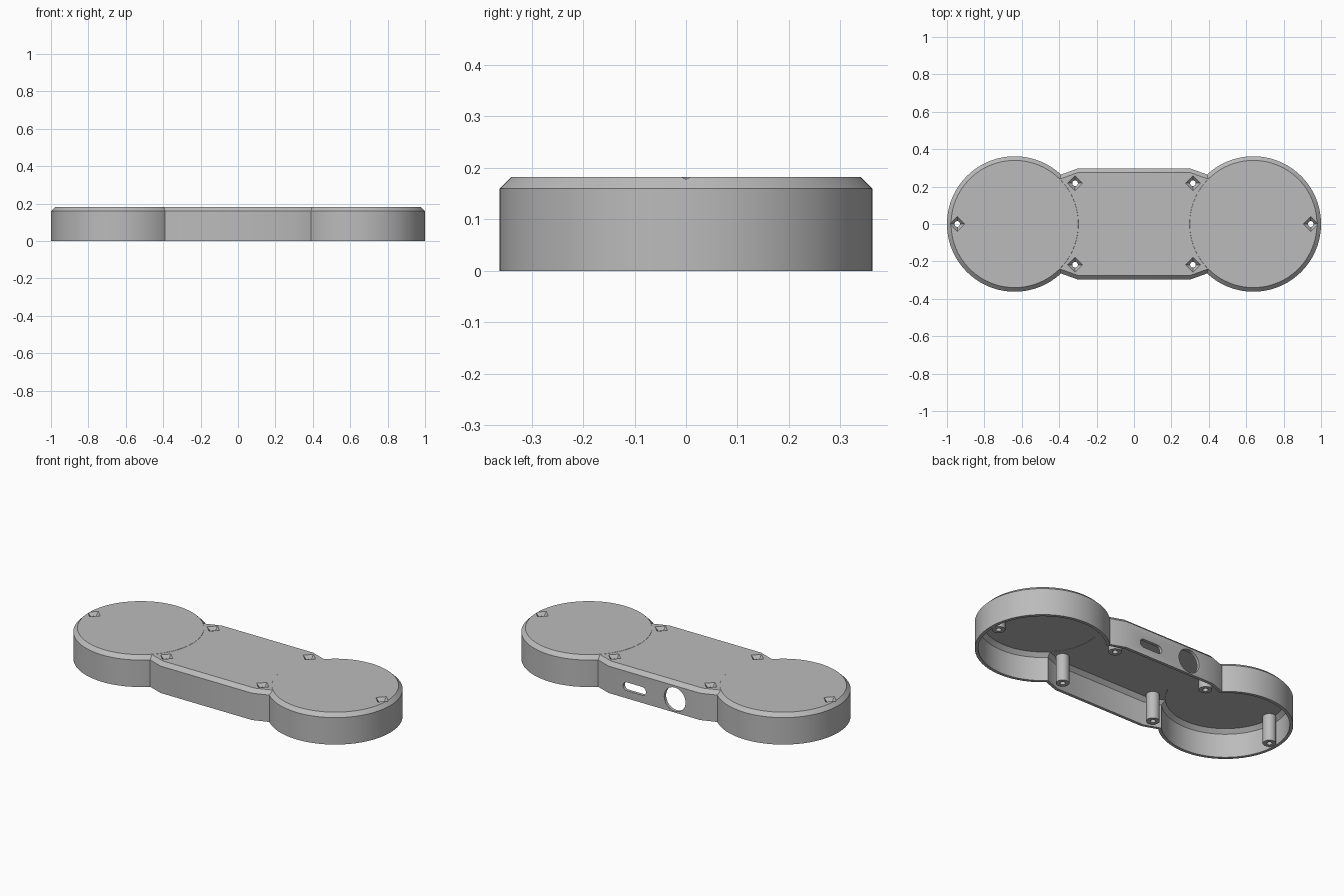
import bpy, bmesh, math

if "Cube" in bpy.data.objects:
    bpy.data.objects.remove(bpy.data.objects["Cube"], do_unlink=True)

grey = bpy.data.materials.new("plain grey")
grey.use_nodes = True
grey.diffuse_color = (0.5, 0.5, 0.5, 1)
grey.node_tree.nodes["Principled BSDF"].inputs["Base Color"].default_value = (0.5, 0.5, 0.5, 1)

HEIGHT, SHOULDER, WALL, BEVEL = 0.182, 0.16, 0.018, 0.022
LOBE_X, LOBE_R = 0.638, 0.362


def lobe(side):
    """Outline function of a round end, inset by d."""
    def outline(d):
        r = LOBE_R - d
        steps = [math.tau * i / 96 for i in range(96)]
        return [(side * LOBE_X + r * math.cos(a), r * math.sin(a)) for a in steps]
    return outline


def bridge(d):
    """Outline of the middle, tapering into the round ends."""
    half = [(0.5, 0.225 - d), (0.3, 0.297 - d), (-0.3, 0.297 - d), (-0.5, 0.225 - d)]
    return half + [(-x, -y) for x, y in half]


def loft(name, outline, levels):
    """Closed solid through inset copies of an outline at given heights."""
    bm = bmesh.new()
    rings = [[bm.verts.new((x, y, z)) for x, y in outline(d)] for d, z in levels]
    n = len(rings[0])
    for low, high in zip(rings, rings[1:]):
        for i in range(n):
            j = (i + 1) % n
            bm.faces.new((low[i], low[j], high[j], high[i]))
    bm.faces.new(rings[0][::-1])
    bm.faces.new(rings[-1])
    bmesh.ops.recalc_face_normals(bm, faces=bm.faces)
    mesh = bpy.data.meshes.new(name)
    bm.to_mesh(mesh)
    bm.free()
    mesh.materials.append(grey)
    obj = bpy.data.objects.new(name, mesh)
    bpy.context.collection.objects.link(obj)
    return obj


def disc(x, y, r, sides=32):
    def outline(d):
        steps = [math.tau * i / sides for i in range(sides)]
        return [(x + (r - d) * math.cos(a), y + (r - d) * math.sin(a)) for a in steps]
    return outline


def combine(base, tool, operation):
    mod = base.modifiers.new(operation.lower(), "BOOLEAN")
    mod.operation, mod.solver, mod.object = operation, "EXACT", tool
    bpy.context.view_layer.objects.active = base
    bpy.ops.object.modifier_apply(modifier=mod.name)
    bpy.data.objects.remove(tool, do_unlink=True)


def body(name, inset, bottom, drop):
    """Two round ends and the bridge as one bevelled solid."""
    def levels(extra):
        return [(inset, bottom), (inset, SHOULDER - drop - extra),
                (inset + BEVEL, HEIGHT - drop - extra)]
    whole = loft(name, lobe(1), levels(0))
    combine(whole, loft("bridge", bridge, levels(0.0008)), "UNION")
    combine(whole, loft("other_end", lobe(-1), levels(0)), "UNION")
    return whole


# Hollow case, open underneath
case = body("case_shell", 0, 0, 0)
combine(case, body("cavity", WALL, -0.1, WALL), "DIFFERENCE")

# Screw posts, each with a bore and a square countersink
spots = [(sx * 0.315, sy * 0.218) for sx in (1, -1) for sy in (1, -1)]
spots += [(0.945, 0), (-0.945, 0)]
for x, y in spots:
    combine(case, loft("screw_post", disc(x, y, 0.036), [(0, 0.001), (0, 0.171)]), "UNION")
for x, y in spots:
    combine(case, loft("bore", disc(x, y, 0.015), [(0, -0.1), (0, 0.3)]), "DIFFERENCE")
    sink = loft("countersink", disc(x, y, 0.041, 4),
                [(0.022, 0.16), (0, HEIGHT), (0, 0.2)])
    combine(case, sink, "DIFFERENCE")


# Openings in the back wall: a rounded slot and a round port
def wall_opening(name, x, z, radius, half_span):
    def outline(d):
        points = []
        for i in range(48):
            a = math.tau * (i + 0.5) / 48
            shift = math.copysign(half_span, math.cos(a))
            points.append((x + shift + radius * math.cos(a), -z + radius * math.sin(a)))
        return points
    tool = loft(name, outline, [(0, 0.2), (0, 0.4)])
    # Turn the cutter so that its depth runs along y
    for v in tool.data.vertices:
        px, py, pz = v.co
        v.co = (px, pz, -py)
    tool.data.flip_normals()
    bm = bmesh.new()
    bm.from_mesh(tool.data)
    bmesh.ops.recalc_face_normals(bm, faces=bm.faces)
    bm.to_mesh(tool.data)
    bm.free()
    combine(case, tool, "DIFFERENCE")


wall_opening("slot_cutter", 0.13, 0.07, 0.025, 0.05)
wall_opening("port_cutter", -0.135, 0.078, 0.07, 0)

# Smooth round walls, crisp edges
bpy.ops.object.select_all(action="DESELECT")
case.select_set(True)
bpy.context.view_layer.objects.active = case
bpy.ops.object.shade_smooth_by_angle(angle=math.radians(25))
